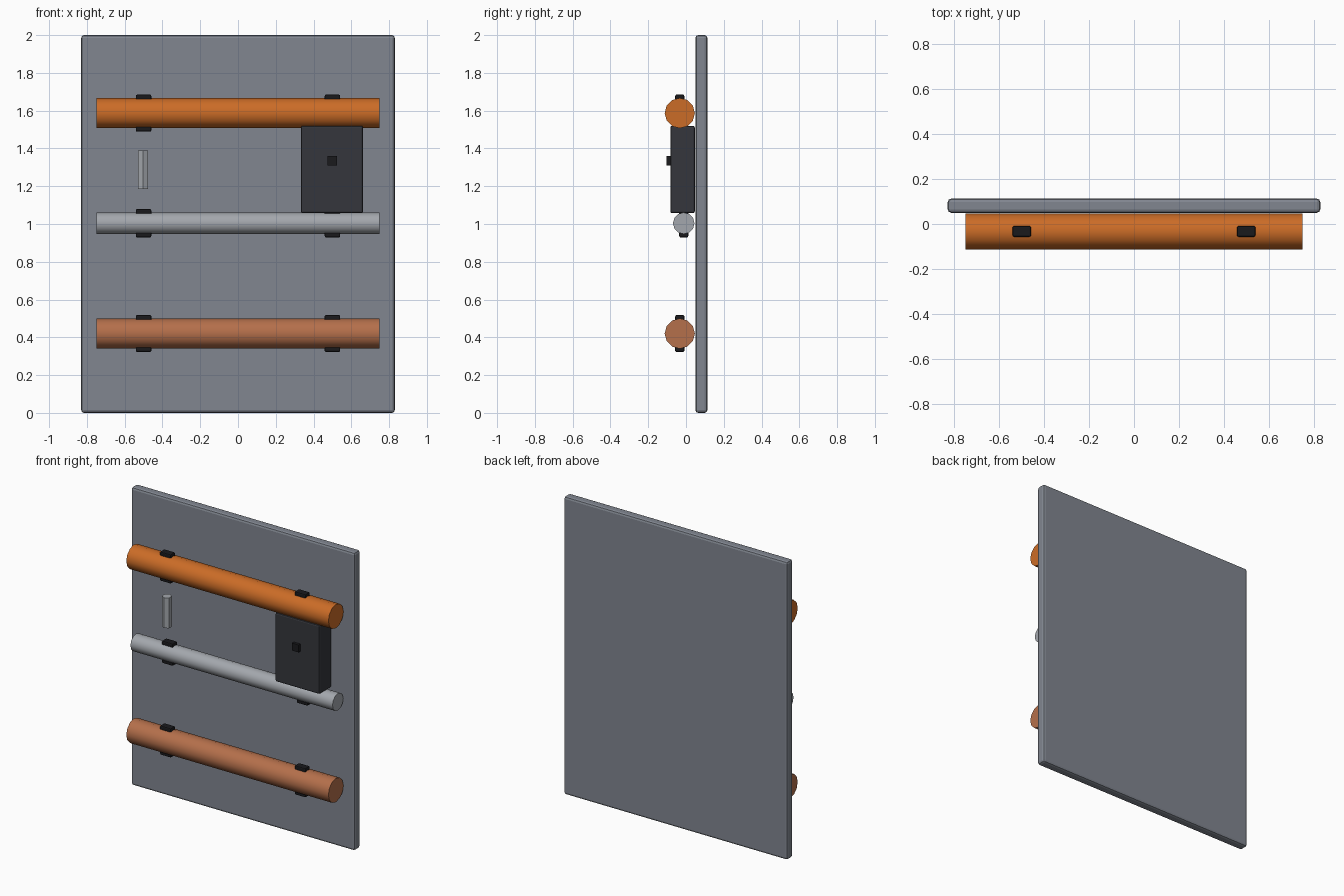
import bpy, math

if "Cube" in bpy.data.objects:
    bpy.data.objects.remove(bpy.data.objects["Cube"])


def material(name, rgb):
    m = bpy.data.materials.new(name)
    m.diffuse_color = (*rgb, 1)
    m.use_nodes = True
    m.node_tree.nodes["Principled BSDF"].inputs["Base Color"].default_value = m.diffuse_color
    return m


STEEL = material("blue_grey", (0.22, 0.24, 0.28))
ORANGE = material("orange", (0.60, 0.15, 0.02))
COPPER = material("copper", (0.46, 0.16, 0.07))
SILVER = material("silver", (0.37, 0.39, 0.42))
DARK = material("charcoal", (0.035, 0.037, 0.045))
BLACK = material("black", (0.01, 0.01, 0.012))


def box(name, x, y, z, mat, bevel=0.0, segments=2):
    """Box spanning the (min, max) pairs x, y and z."""
    bpy.ops.mesh.primitive_cube_add(size=1, location=[sum(r) / 2 for r in (x, y, z)])
    o = bpy.context.object
    o.name = name
    o.scale = [r[1] - r[0] for r in (x, y, z)]
    bpy.ops.object.transform_apply(location=False, rotation=False, scale=True)
    o.data.materials.append(mat)
    if bevel:
        b = o.modifiers.new("bevel", 'BEVEL')
        b.width, b.segments = bevel, segments
    return o


def pipe(name, y, z, radius, clamp_reach, mat):
    """Horizontal pipe with a pair of clamps passing through it."""
    bpy.ops.mesh.primitive_cylinder_add(vertices=12, radius=radius, depth=1.5,
                                        location=(0, y, z),
                                        rotation=(0, math.pi / 2, 0))
    o = bpy.context.object
    o.name = name
    o.data.materials.append(mat)
    bpy.ops.object.shade_smooth_by_angle(angle=math.radians(40))
    for side, x in (("left", -0.5), ("right", 0.5)):
        box(f"{name}_clamp_{side}", (x - 0.041, x + 0.041), (y - 0.024, y + 0.024),
            (z - clamp_reach, z + clamp_reach), BLACK, 0.007)


# Wall panel
box("wall_panel", (-0.83, 0.83), (0.05, 0.113), (0, 2), STEEL, 0.015)

# Pipes with clamps
pipe("upper_pipe", -0.033, 1.587, 0.08, 0.098, ORANGE)
pipe("middle_pipe", -0.012, 1.004, 0.057, 0.075, SILVER)
pipe("lower_pipe", -0.033, 0.42, 0.08, 0.098, COPPER)

# Control box and its button
box("control_box", (0.333, 0.662), (-0.083, 0.047), (1.057, 1.52), DARK, 0.01)
box("control_button", (0.473, 0.523), (-0.103, -0.075), (1.31, 1.36), BLACK)

# Small upright gauge tube, six flat sides with an edge facing forward
bpy.ops.mesh.primitive_cylinder_add(vertices=6, radius=0.031, depth=0.204,
                                    location=(-0.503, -0.035, 1.287))
gauge = bpy.context.object
gauge.name = "gauge_tube"
gauge.data.materials.append(SILVER)
